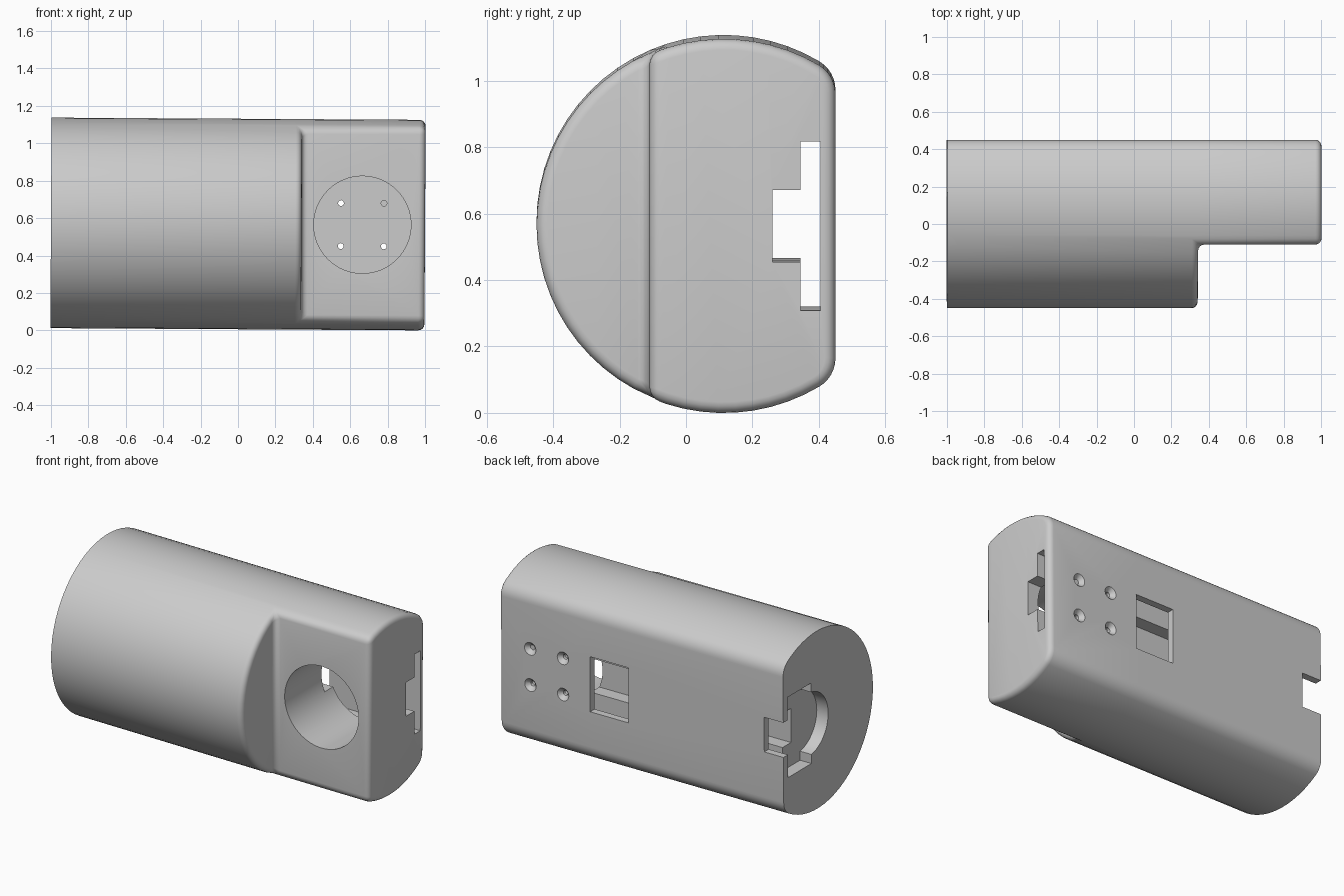
import bpy, bmesh
from math import acos, atan2, cos, sin, sqrt, pi, radians
from mathutils import Matrix, Vector

cube = bpy.data.objects.get("Cube")
if cube:
    bpy.data.objects.remove(cube, do_unlink=True)

# Main dimensions; the body is built around its axis, then raised
R, AXIS_Y = 0.563, 0.113
BACK, STEP_Y, STEP_X = 0.45, -0.11, 0.34
CORNER, EDGE = 0.1, 0.045

grey = bpy.data.materials.new("grey plastic")
grey.use_nodes = True
colour = (0.6, 0.6, 0.6, 1)
grey.diffuse_color = colour
grey.node_tree.nodes["Principled BSDF"].inputs["Base Color"].default_value = colour


def add_object(name, bm):
    bmesh.ops.recalc_face_normals(bm, faces=bm.faces[:])
    mesh = bpy.data.meshes.new(name)
    bm.to_mesh(mesh)
    bm.free()
    mesh.materials.append(grey)
    obj = bpy.data.objects.new(name, mesh)
    bpy.context.collection.objects.link(obj)
    return obj


def arc(cy, cz, r, a, b, n):
    return [(cy + r * cos(a + (b - a) * i / n), cz + r * sin(a + (b - a) * i / n))
            for i in range(n + 1)]


# Cross-section: round body, flat back with rounded corners
u = BACK - AXIS_Y - CORNER
v = sqrt((R - CORNER) ** 2 - u * u)
phi = atan2(v, u)
psi = acos((STEP_Y - AXIS_Y) / R)
upper = arc(AXIS_Y + u, v, CORNER, 0, phi, 6)[:-1] + arc(AXIS_Y, 0, R, phi, psi, 10)
lower = [(y, -z) for y, z in reversed(upper)]
front = arc(AXIS_Y, 0, R, psi, 2 * pi - psi, 24)[1:-1]
profile = upper + front + lower
n_up, n_front, n = len(upper), len(front), len(profile)

# Body: full round grip, with the front cut away at one end
bm = bmesh.new()
grip = [bm.verts.new((-1, y, z)) for y, z in profile]
mid = [bm.verts.new((STEP_X, y, z)) for y, z in profile]
head = {i: bm.verts.new((1, *profile[i])) for i in range(n)
        if i < n_up or i >= n_up + n_front}
bm.faces.new(grip)
bm.faces.new(list(head.values()))
bm.faces.new(mid[n_up - 1:n_up + n_front + 1])
for i in range(n):
    j = (i + 1) % n
    bm.faces.new((grip[i], grip[j], mid[j], mid[i]))
    if i in head and j in head:
        bm.faces.new((mid[i], mid[j], head[j], head[i]))
a, b = n_up - 1, n_up + n_front
bm.faces.new((mid[a], mid[b], head[b], head[a]))
bmesh.ops.recalc_face_normals(bm, faces=bm.faces[:])

# Rounded edges everywhere except the open end
edges = [e for e in bm.edges if e.calc_face_angle(0) > radians(35)
         and max(w.co.x for w in e.verts) > -0.99]
bmesh.ops.bevel(bm, geom=edges, offset=EDGE, offset_type='OFFSET', segments=4,
                profile=0.5, affect='EDGES', clamp_overlap=True)
body = add_object("body", bm)


def cut(build):
    """Subtract the solid that build() makes from the body."""
    cbm = bmesh.new()
    build(cbm)
    cutter = add_object("cutter", cbm)
    cutter.hide_render = True
    mod = body.modifiers.new("cut", 'BOOLEAN')
    mod.operation, mod.solver, mod.object = 'DIFFERENCE', 'EXACT', cutter
    bpy.context.view_layer.objects.active = body
    bpy.ops.object.modifier_apply(modifier=mod.name)
    bpy.data.objects.remove(cutter, do_unlink=True)


def cut_box(x0, x1, y0, y1, z0, z1):
    size = Vector((x1 - x0, y1 - y0, z1 - z0))
    centre = Vector((x0 + x1, y0 + y1, z0 + z1)) / 2
    cut(lambda m: bmesh.ops.create_cube(
        m, size=1, matrix=Matrix.Translation(centre) @ Matrix.Diagonal((*size, 1))))


def cut_round(centre, axis, depth, r1, r2, sides):
    turn = Vector(axis).to_track_quat('Z', 'Y').to_matrix().to_4x4()
    cut(lambda m: bmesh.ops.create_cone(
        m, cap_ends=True, segments=sides, radius1=r1, radius2=r2, depth=depth,
        matrix=Matrix.Translation(centre) @ turn))


# T-shaped slot running the full length
SLOT_BACK, SLOT_MID, SLOT_FRONT = 0.405, 0.345, 0.26
cut_box(-1.2, 1.2, SLOT_MID, SLOT_BACK, -0.255, 0.255)
cut_box(-1.2, 1.2, SLOT_FRONT, SLOT_MID + 0.01, -0.108, 0.108)

# Round front pocket, down to the slot's back wall
cut_round((0.665, 0.1, 0), (0, 1, 0), 2 * (SLOT_BACK - 0.1), 0.26, 0.26, 64)

# Window in the back, and the notch at the open end
cut_box(0.09, 0.36, 0.38, 0.6, -0.175, 0.175)
cut_box(-1.2, -0.865, 0.38, 0.6, -0.11, 0.11)

# Recess in the open end
cut_box(-1.2, -0.92, 0.17, SLOT_BACK, -0.255, 0.255)
cut_round((-1.06, 0.2, 0), (1, 0, 0), 0.28, 0.2, 0.2, 48)

# Countersunk screw holes
for x in (0.55, 0.78):
    for z in (-0.115, 0.115):
        cut_round((x, 0.43, z), (0, 1, 0), 0.2, 0.0155, 0.0155, 16)
        cut_round((x, 0.44, z), (0, 1, 0), 0.03, 0.0155, 0.045, 24)

# Slight tilt, then stand on the ground
body.data.transform(Matrix.Translation((0, 0, 0.57)) @ Matrix.Rotation(0.006, 4, 'Y'))
low = min(w.co.z for w in body.data.vertices)
body.data.transform(Matrix.Translation((0, 0, -low)))

bpy.ops.object.select_all(action='DESELECT')
body.select_set(True)
bpy.context.view_layer.objects.active = body
bpy.ops.object.shade_smooth_by_angle(angle=radians(30))
